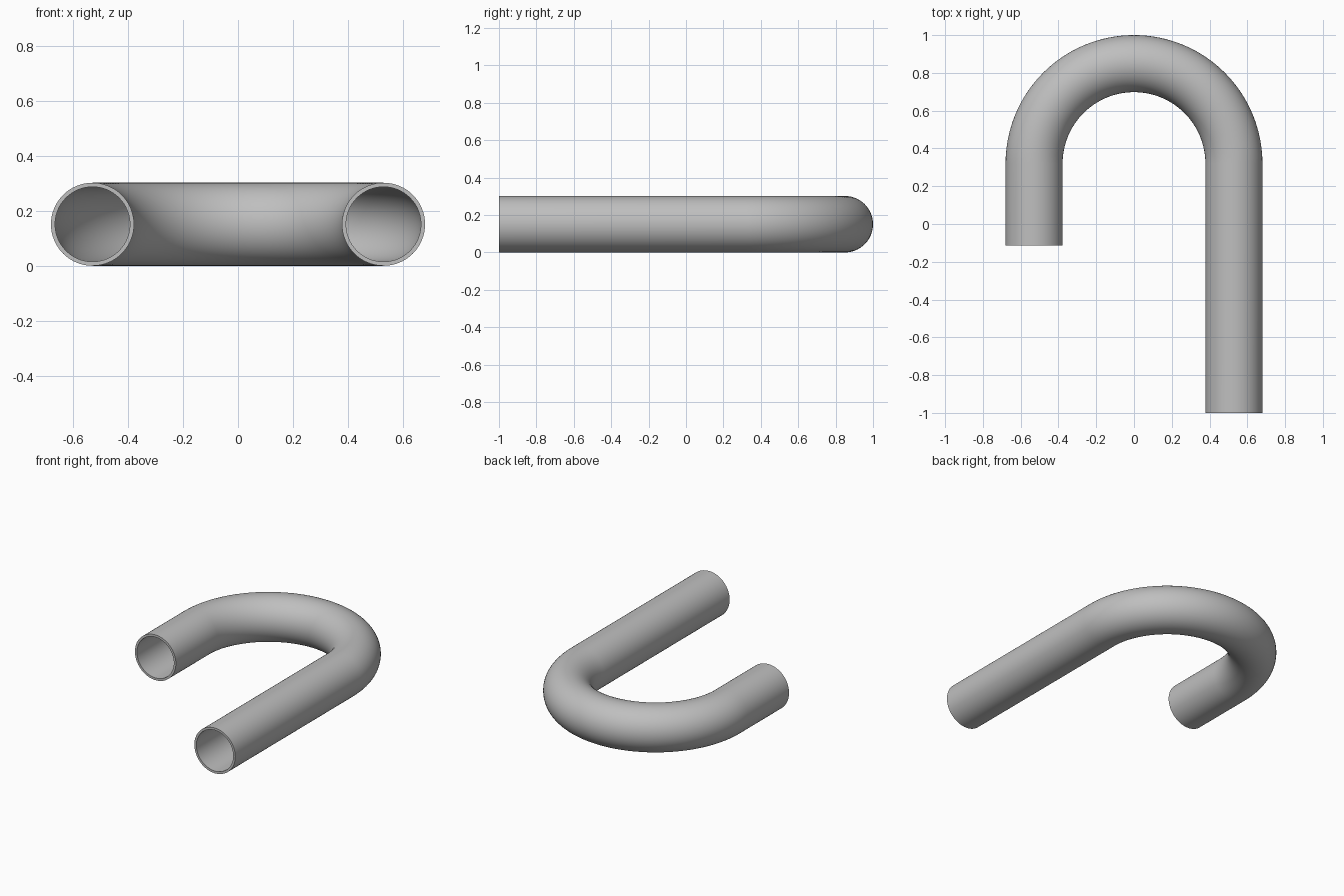
import bpy, bmesh, math
from mathutils import Vector

if "Cube" in bpy.data.objects:
    bpy.data.objects.remove(bpy.data.objects["Cube"], do_unlink=True)

BEND, OUTER, BORE = 0.529, 0.151, 0.136   # centreline bend, tube and bore radii
BEND_Y, SHORT_END, LONG_END = 0.32, -0.115, -1.0
SIDES, STEPS = 64, 64

# Grey metal
metal = bpy.data.materials.new("grey metal")
metal.use_nodes = True
colour = (0.52, 0.52, 0.52, 1)
metal.diffuse_color = colour
metal.node_tree.nodes["Principled BSDF"].inputs["Base Color"].default_value = colour

# Centreline stations: (point, outward direction across the tube)
path = [(Vector((BEND, LONG_END, OUTER)), Vector((1, 0, 0)))]
for i in range(STEPS + 1):
    a = math.pi * i / STEPS
    out = Vector((math.cos(a), math.sin(a), 0))
    path.append((Vector((0, BEND_Y, OUTER)) + out * BEND, out))
path.append((Vector((-BEND, SHORT_END, OUTER)), Vector((-1, 0, 0))))

bm = bmesh.new()


def ring(centre, out, radius):
    angles = [math.tau * k / SIDES for k in range(SIDES)]
    return [bm.verts.new(centre + radius * (out * math.cos(t) + Vector((0, 0, math.sin(t)))))
            for t in angles]


def bridge(a, b):
    for k in range(SIDES):
        n = (k + 1) % SIDES
        bm.faces.new((a[k], a[n], b[n], b[k]))


# Outer wall, bore and the two flat end rims
outer = [ring(c, o, OUTER) for c, o in path]
inner = [ring(c, o, BORE) for c, o in path]
for wall in (outer, inner):
    for a, b in zip(wall, wall[1:]):
        bridge(a, b)
for end in (0, -1):
    bridge(outer[end], inner[end])
bmesh.ops.recalc_face_normals(bm, faces=bm.faces)

mesh = bpy.data.meshes.new("bent_pipe")
bm.to_mesh(mesh)
bm.free()
mesh.materials.append(metal)
pipe = bpy.data.objects.new("bent_pipe", mesh)
bpy.context.collection.objects.link(pipe)

# Smooth walls, crisp rims
bpy.ops.object.select_all(action='DESELECT')
pipe.select_set(True)
bpy.context.view_layer.objects.active = pipe
bpy.ops.object.shade_smooth_by_angle(angle=math.radians(30))
